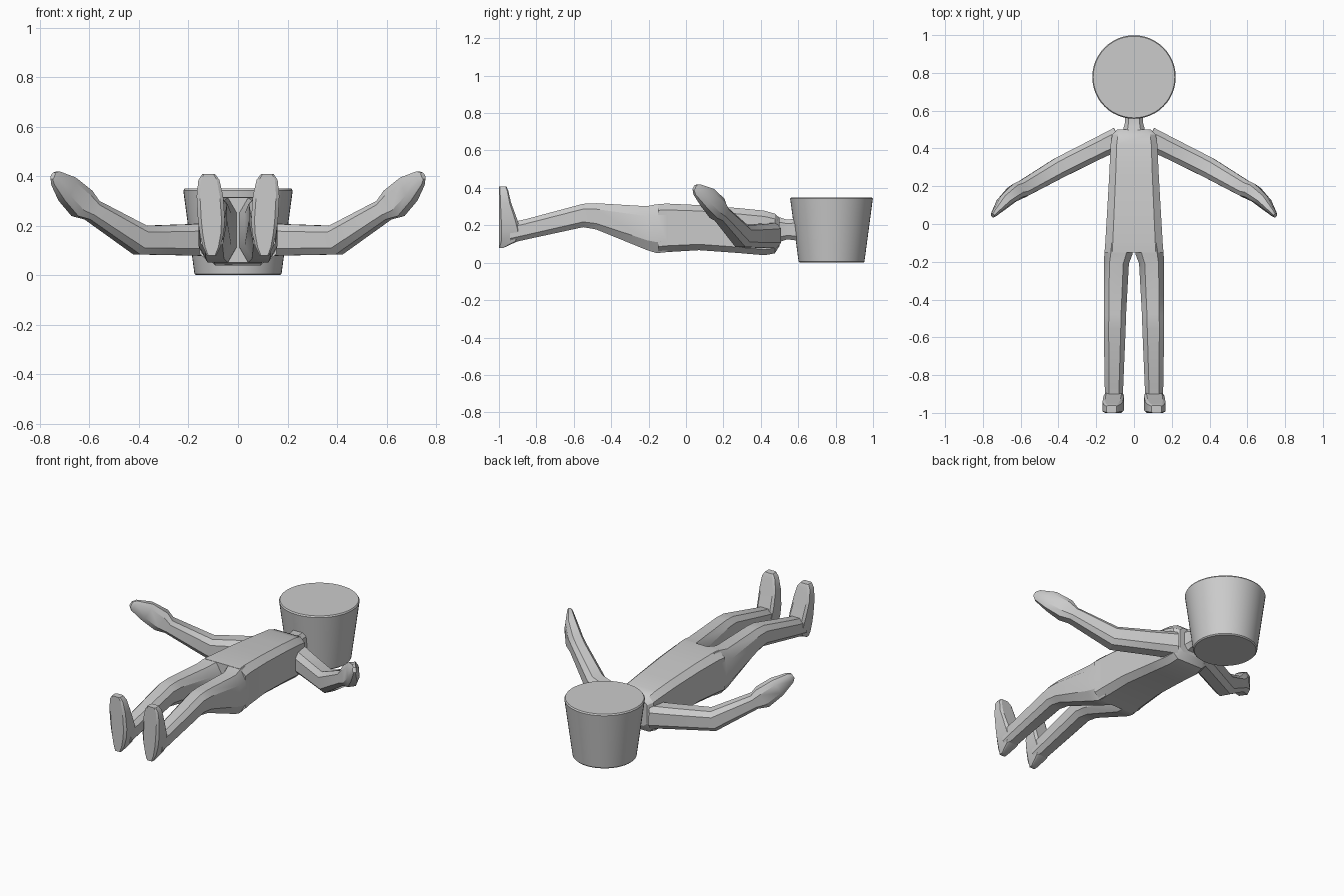
import bpy, bmesh, math
from mathutils import Vector

cube = bpy.data.objects.get("Cube")
if cube:
    bpy.data.objects.remove(cube, do_unlink=True)

grey = bpy.data.materials.new("plain_grey")
grey.use_nodes = True
grey.diffuse_color = (0.6, 0.6, 0.6, 1)
grey.node_tree.nodes["Principled BSDF"].inputs["Base Color"].default_value = grey.diffuse_color


def finish(name, bm, angle=30):
    bmesh.ops.recalc_face_normals(bm, faces=bm.faces[:])
    mesh = bpy.data.meshes.new(name)
    bm.to_mesh(mesh)
    bm.free()
    mesh.materials.append(grey)
    obj = bpy.data.objects.new(name, mesh)
    bpy.context.collection.objects.link(obj)
    bpy.ops.object.select_all(action='DESELECT')
    obj.select_set(True)
    bpy.context.view_layer.objects.active = obj
    bpy.ops.object.shade_smooth_by_angle(angle=math.radians(angle))
    return obj


def loft(name, sections, chamfer=0.6, angle=30):
    """Skin chamfered rectangles given as (centre, half axis u, half axis v)."""
    c = chamfer
    outline = [(1, -c), (1, c), (c, 1), (-c, 1), (-1, c), (-1, -c), (-c, -1), (c, -1)]
    bm = bmesh.new()
    rings = [[bm.verts.new(p + u * a + v * b) for a, b in outline] for p, u, v in sections]
    for r, s in zip(rings, rings[1:]):
        for i in range(8):
            j = (i + 1) % 8
            bm.faces.new((r[i], r[j], s[j], s[i]))
    bm.faces.new(rings[0])
    bm.faces.new(rings[-1])
    return finish(name, bm, angle)


def along_y(rows, side=1):
    """Rows of y, x0, x1, z0, z1."""
    return [(Vector((side * (x0 + x1) / 2, y, (z0 + z1) / 2)),
             Vector(((x1 - x0) / 2, 0, 0)), Vector((0, 0, (z1 - z0) / 2)))
            for y, x0, x1, z0, z1 in rows]


def along_z(rows, side=1):
    """Rows of z, x0, x1, y0, y1."""
    return [(Vector((side * (x0 + x1) / 2, (y0 + y1) / 2, z)),
             Vector(((x1 - x0) / 2, 0, 0)), Vector((0, (y1 - y0) / 2, 0)))
            for z, x0, x1, y0, y1 in rows]


def along_path(rows, side=1):
    """Rows of centre, half width, half height, square to the path."""
    pts = [Vector(r[0]) for r in rows]
    out = []
    for i, (p, w, h) in enumerate(rows):
        d = (pts[min(i + 1, len(pts) - 1)] - pts[max(i - 1, 0)]).normalized()
        u = d.cross(Vector((0, 0, 1))).normalized()
        v = u.cross(d)
        flip = Vector((side, 1, 1))
        out.append((pts[i] * flip, u * w * flip, v * h * flip))
    return out


# Bucket-shaped head with slightly rounded rims
bm = bmesh.new()
profile = [(0.17, 0), (0.176, 0.006), (0.221, 0.342), (0.216, 0.35)]
steps = 48
rings = [[bm.verts.new((r * math.cos(math.tau * i / steps),
                        0.778 + r * math.sin(math.tau * i / steps), z))
          for i in range(steps)] for r, z in profile]
for lo, hi in zip(rings, rings[1:]):
    for i in range(steps):
        j = (i + 1) % steps
        bm.faces.new((lo[i], lo[j], hi[j], hi[i]))
bm.faces.new(rings[0])
bm.faces.new(rings[-1])
finish("head", bm)

# Neck and torso
loft("neck", along_y([(0.47, -0.06, 0.06, 0.1, 0.245), (0.51, -0.055, 0.055, 0.115, 0.24),
                      (0.54, -0.047, 0.047, 0.125, 0.23), (0.62, -0.052, 0.052, 0.115, 0.24)]))
loft("torso", along_y([
    (0.5, -0.09, 0.09, 0.09, 0.24),
    (0.475, -0.115, 0.115, 0.05, 0.262),
    (0.42, -0.124, 0.124, 0.04, 0.278),
    (0.28, -0.13, 0.13, 0.052, 0.292),
    (0.07, -0.142, 0.142, 0.067, 0.308),
    (-0.1, -0.152, 0.152, 0.057, 0.316),
    (-0.15, -0.156, 0.156, 0.052, 0.314)]), 0.74)

for label, side in (("left", 1), ("right", -1)):
    # Leg, bent at the knee
    loft(label + "_leg", along_y([
        (-0.1, 0.0, 0.152, 0.057, 0.314),
        (-0.16, 0.008, 0.157, 0.052, 0.312),
        (-0.21, 0.027, 0.16, 0.068, 0.302),
        (-0.48, 0.042, 0.16, 0.178, 0.318),
        (-0.55, 0.044, 0.16, 0.19, 0.315),
        (-0.86, 0.057, 0.155, 0.123, 0.232),
        (-0.94, 0.06, 0.152, 0.105, 0.215)], side), 0.55)
    # Foot, sole facing forward and toes up
    loft(label + "_foot", along_z([
        (0.08, 0.088, 0.125, -1.0, -0.975),
        (0.115, 0.07, 0.142, -1.0, -0.9),
        (0.17, 0.057, 0.155, -1.0, -0.885),
        (0.225, 0.053, 0.162, -1.0, -0.9),
        (0.32, 0.06, 0.167, -1.0, -0.935),
        (0.385, 0.075, 0.16, -1.0, -0.95),
        (0.408, 0.092, 0.145, -1.0, -0.96)], side), 0.75)
    # Arm and pointed hand
    loft(label + "_arm", along_path([
        ((0.08, 0.455, 0.145), 0.06, 0.068),
        ((0.2, 0.396, 0.143), 0.057, 0.063),
        ((0.395, 0.298, 0.142), 0.055, 0.06),
        ((0.59, 0.185, 0.263), 0.045, 0.043),
        ((0.63, 0.167, 0.29), 0.043, 0.062),
        ((0.69, 0.115, 0.348), 0.034, 0.056),
        ((0.737, 0.058, 0.392), 0.016, 0.032),
        ((0.748, 0.045, 0.402), 0.01, 0.015)], side), 0.55)
